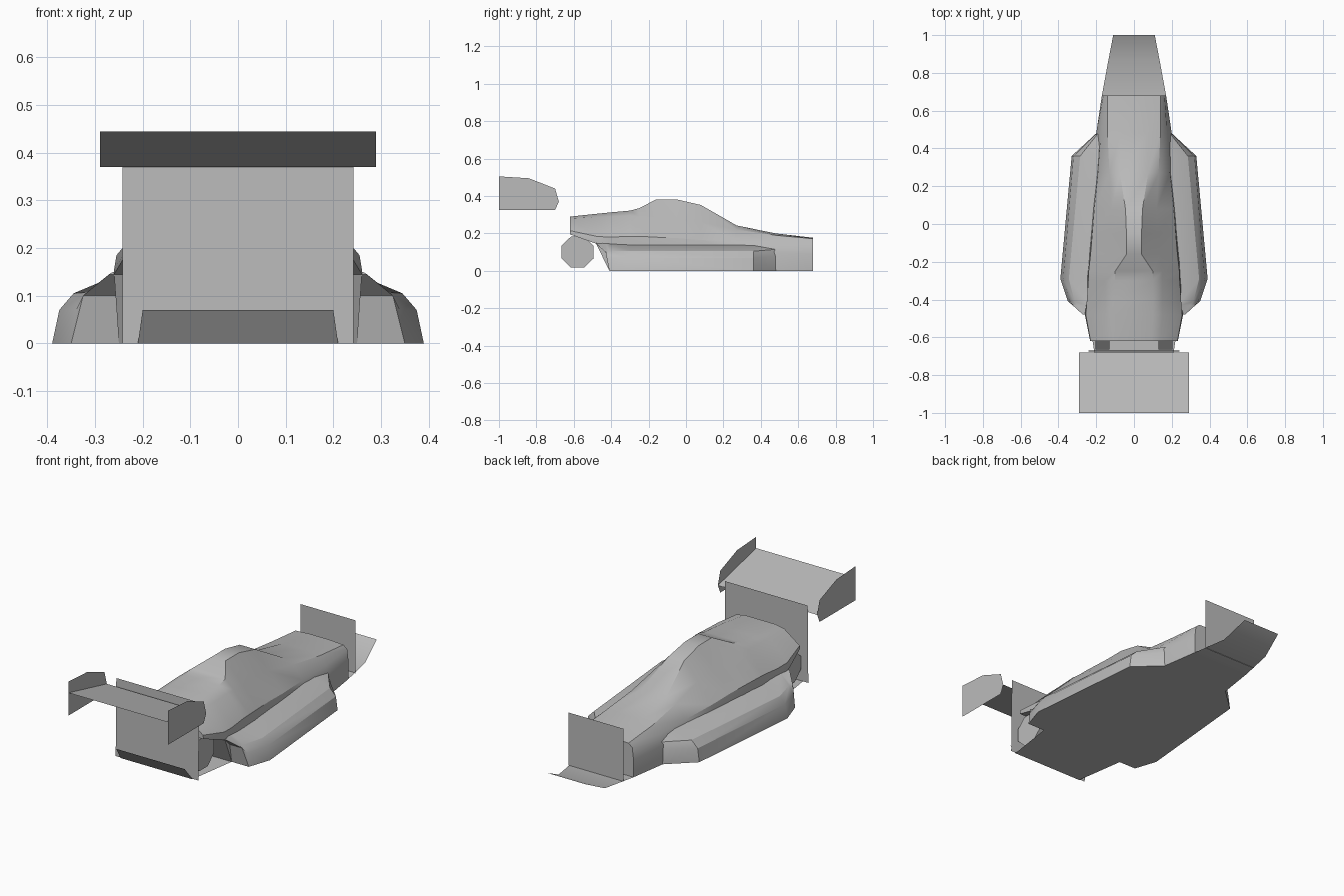
import bpy, bmesh, math

cube = bpy.data.objects.get("Cube")
if cube:
    bpy.data.objects.remove(cube, do_unlink=True)

grey = bpy.data.materials.new("plain_grey")
grey.use_nodes = True
GREY = (0.5, 0.5, 0.5, 1)
grey.diffuse_color = GREY
grey.node_tree.nodes["Principled BSDF"].inputs["Base Color"].default_value = GREY


def finish(name, bm, solid=True):
    if solid:
        bmesh.ops.recalc_face_normals(bm, faces=bm.faces)
    mesh = bpy.data.meshes.new(name)
    bm.to_mesh(mesh)
    bm.free()
    mesh.materials.append(grey)
    obj = bpy.data.objects.new(name, mesh)
    bpy.context.collection.objects.link(obj)
    bpy.ops.object.select_all(action='DESELECT')
    obj.select_set(True)
    bpy.context.view_layer.objects.active = obj
    bpy.ops.object.shade_smooth_by_angle(angle=math.radians(28))
    return obj


def loft(name, sections):
    """Closed skin through rings of equal point count, capped at both ends."""
    bm = bmesh.new()
    rings = [[bm.verts.new(p) for p in s] for s in sections]
    n = len(rings[0])
    for a, b in zip(rings, rings[1:]):
        for i in range(n):
            j = (i + 1) % n
            bm.faces.new((a[i], a[j], b[j], b[i]))
    bm.faces.new(rings[0])
    bm.faces.new(rings[-1])
    return finish(name, bm)


def sheet(name, *polys):
    bm = bmesh.new()
    for poly in polys:
        bm.faces.new([bm.verts.new(p) for p in poly])
    bmesh.ops.remove_doubles(bm, verts=bm.verts, dist=0.0001)
    return finish(name, bm, False)


def strip(name, rows):
    """Sheet symmetric about x = 0 through (half width, y, z) rows."""
    return sheet(name, *[[(-a[0], *a[1:]), a, b, (-b[0], *b[1:])]
                         for a, b in zip(rows, rows[1:])])


# Central shell: y, then half section from sill up to the top ridge
shell = [
    (0.68, [(.17, 0), (.17, .09), (.162, .155), (.14, .172), (.06, .177)]),
    (0.48, [(.20, 0), (.20, .10), (.175, .145), (.14, .19), (.07, .20)]),
    (0.27, [(.21, 0), (.20, .10), (.19, .155), (.13, .22), (.075, .243)]),
    (0.08, [(.22, 0), (.22, .10), (.21, .165), (.12, .26), (.045, .352)]),
    (-.05, [(.23, 0), (.23, .10), (.22, .175), (.13, .275), (.04, .382)]),
    (-.16, [(.24, 0), (.24, .10), (.23, .18), (.14, .28), (.04, .382)]),
    (-.25, [(.245, 0), (.245, .10), (.24, .185), (.15, .29), (.10, .335)]),
    (-.30, [(.25, 0), (.25, .10), (.242, .185), (.15, .295), (.10, .322)]),
    (-.41, [(.25, 0), (.25, .10), (.25, .18), (.15, .29), (.10, .312)]),
    (-.48, [(.26, .145), (.26, .155), (.255, .185), (.15, .288), (.10, .305)]),
    (-.62, [(.23, .195), (.232, .20), (.23, .215), (.14, .28), (.09, .29)]),
]
loft("body_shell", [[(x, y, z) for x, z in half] +
                    [(-x, y, z) for x, z in reversed(half)] for y, half in shell])

# Side pods: y, then section from outer sill up to the inner edge
pod = [
    (0.48, [(.20, 0), (.198, .08), (.19, .115), (.165, .137)]),
    (0.36, [(.33, 0), (.32, .07), (.285, .105), (.18, .14)]),
    (-.29, [(.39, 0), (.375, .07), (.345, .105), (.235, .142)]),
    (-.41, [(.35, 0), (.34, .07), (.315, .107), (.25, .145)]),
    (-.43, [(.325, .10), (.32, .105), (.30, .115), (.25, .148)]),
    (-.48, [(.27, .145), (.268, .147), (.262, .15), (.25, .152)]),
]
for side, label in ((1, "left"), (-1, "right")):
    loft(label + "_side_pod",
         [[(side * x, y, z) for x, z in sec] + [(side * .15, y, sec[-1][1]),
          (side * .15, y, sec[0][1])] for y, sec in pod])

    # Octagonal rollers under the tail
    loft(label + "_rear_roller",
         [[(side * x, -.58 + .092 * math.cos(math.radians(22.5 + 45 * i)),
            .10 + .09 * math.sin(math.radians(22.5 + 45 * i))) for i in range(8)]
          for x in (.13, .205)])

    # Wing end plates
    plate = [(-1, .325), (-.70, .325), (-.68, .37), (-.70, .44), (-.84, .495), (-1, .505)]
    sheet(label + "_wing_end_plate", [(side * .29, y, z) for y, z in plate])

# Flat floor following the outline of the pods
outline = [(.21, -.68), (.25, -.41), (.35, -.41), (.39, -.29), (.33, .36), (.20, .48), (.17, .68)]
sheet("floor", [(-x, y, 0) for x, y in outline] +
      [(x, y, 0) for x, y in reversed(outline)])

# Nose splitter, rear diffuser, main wing and upright panels
strip("nose_splitter", [(.17, .68, 0), (.135, .87, .005), (.11, 1, .07)])
strip("rear_diffuser", [(.21, -.68, 0), (.20, -.73, .07)])
strip("rear_wing", [(.29, -1, .445), (.29, -.68, .37)])
strip("rear_panel", [(.242, -.675, 0), (.242, -.67, .41)])
strip("nose_panel", [(.16, .75, 0), (.16, .75, .28)])
